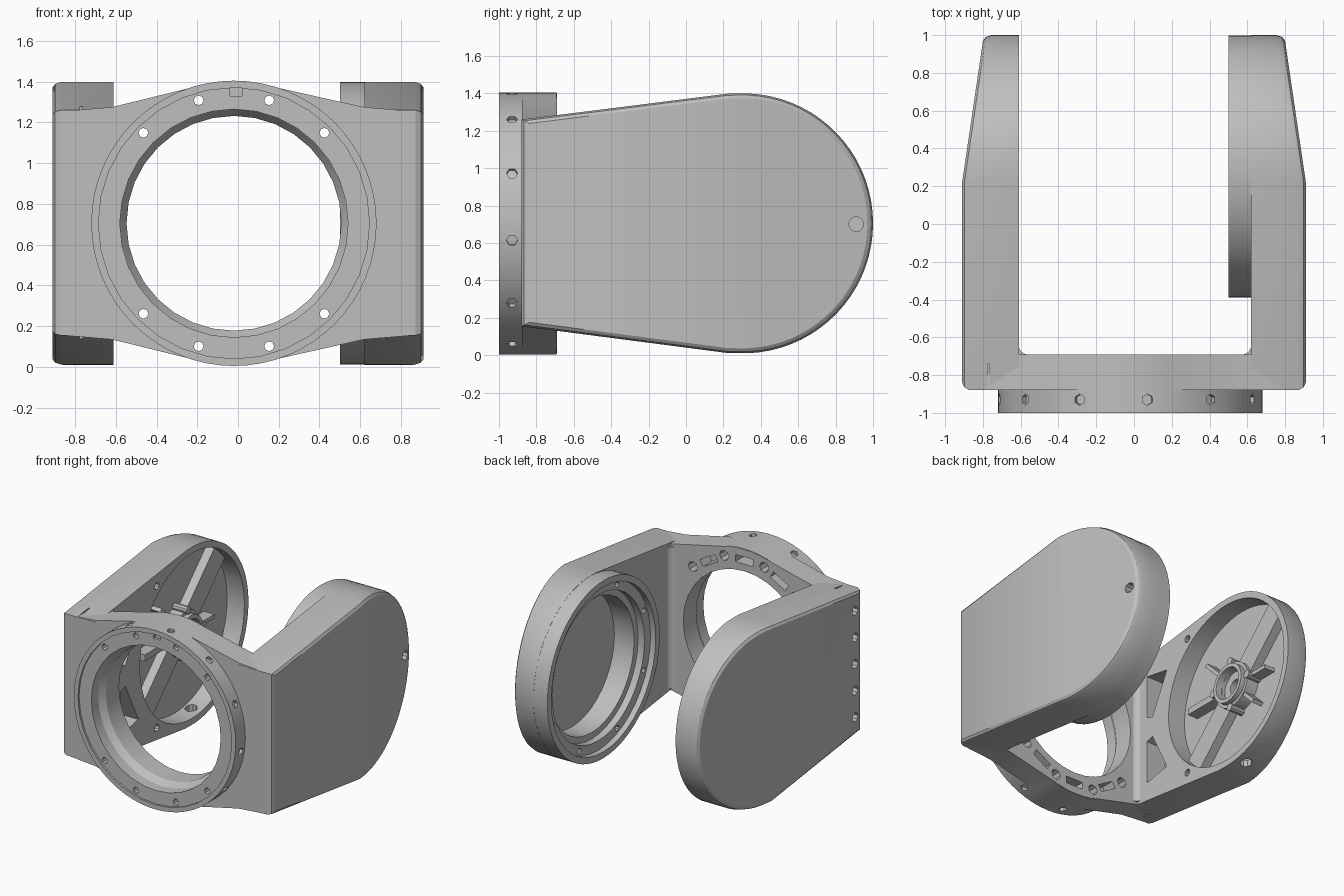
import bpy, bmesh, math
from math import sin, cos, radians, pi
from mathutils import Vector, Matrix

cube = bpy.data.objects.get("Cube")
if cube:
    bpy.data.objects.remove(cube)

grey = bpy.data.materials.new("plain grey")
grey.use_nodes = True
grey.diffuse_color = (0.52, 0.52, 0.52, 1)
grey.node_tree.nodes["Principled BSDF"].inputs["Base Color"].default_value = (0.52, 0.52, 0.52, 1)

PIVOT = Vector((0, 0.305, 0.705))     # axis of both arm ends
RING = Vector((-0.02, 0, 0.705))      # axis of the front ring
X, Y = Vector((1, 0, 0)), Vector((0, 1, 0))


def finish(name, bm):
    bmesh.ops.recalc_face_normals(bm, faces=bm.faces)
    mesh = bpy.data.meshes.new(name)
    bm.to_mesh(mesh)
    bm.free()
    mesh.materials.append(grey)
    ob = bpy.data.objects.new(name, mesh)
    bpy.context.scene.collection.objects.link(ob)
    return ob


def loft(name, loops, caps=True):
    bm = bmesh.new()
    rows = [[bm.verts.new(p) for p in loop] for loop in loops]
    n = len(rows[0])
    for a, b in zip(rows, rows[1:]):
        for i in range(n):
            j = (i + 1) % n
            bm.faces.new((a[i], a[j], b[j], b[i]))
    if caps:
        bm.faces.new(rows[0])
        bm.faces.new(rows[-1])
    return finish(name, bm)


def lathe(name, origin, axis, profile, seg=48):
    """Solid of revolution from (radius, distance along axis) pairs."""
    rot = axis.to_track_quat('Z', 'Y')
    loops = [[origin + rot @ Vector((r * cos(2 * pi * i / seg), r * sin(2 * pi * i / seg), t))
              for i in range(seg)] for r, t in profile]
    return loft(name, loops)


def rod(origin, axis, r, t0, t1, seg=10, name="rod"):
    return lathe(name, Vector(origin), Vector(axis), [(r, t0), (r, t1)], seg)


def prism(name, points, axis, lo, hi):
    """Extrude 2D points along axis 0, 1 or 2."""
    def place(p, t):
        v = list(p)
        v.insert(axis, t)
        return Vector(v)
    return loft(name, [[place(p, t) for p in points] for t in (lo, hi)])


def block(name, size, matrix):
    bm = bmesh.new()
    bmesh.ops.create_cube(bm, size=1, matrix=matrix @ Matrix.Diagonal((*size, 1)))
    return finish(name, bm)


def combine(ob, other, operation='DIFFERENCE'):
    mod = ob.modifiers.new("cut", 'BOOLEAN')
    mod.operation, mod.solver, mod.object = operation, 'EXACT', other
    bpy.context.view_layer.objects.active = ob
    bpy.ops.object.modifier_apply(modifier=mod.name)
    bpy.data.objects.remove(other)


# ---- arms: tapered side outline with a rounded end and a softened outer edge
BEND = 0.22
arc = [radians(-97 + 194 * i / 40) for i in range(41)]
outline = [(BEND, 0.012)]
outline += [(PIVOT.y + 0.695 * cos(a), PIVOT.z + 0.695 * sin(a)) for a in arc[1:-1]]
outline += [(BEND, 1.398), (-0.88, 1.26), (-0.88, 0.155)]


def outer_x(y):
    return 0.91 - 0.147 * max(0, y - BEND)


def arm(name, side, inner):
    bm = bmesh.new()
    rows = []
    for scale, drop in ((1, None), (1, 0.04), (0.987, 0.012), (0.962, 0)):
        row = []
        for y, z in outline:
            y2, z2 = BEND + (y - BEND) * scale, PIVOT.z + (z - PIVOT.z) * scale
            x = inner if drop is None else outer_x(y2) - drop
            row.append(bm.verts.new((side * x, y2, z2)))
        rows.append(row)
    n = len(outline)
    for a, b in zip(rows, rows[1:]):
        for i in range(n):
            j = (i + 1) % n
            bm.faces.new((a[i], a[j], b[j], b[i]))
    bm.faces.new(rows[0])
    bm.faces.new(rows[-1][:n - 2])
    bm.faces.new([rows[-1][i] for i in (n - 3, n - 2, n - 1, 0)])
    return finish(name, bm)


right_arm = arm("right_arm", -1, 0.61)
left_arm = arm("left_arm", 1, 0.62)

# ---- left arm: stepped drum opening inwards
combine(left_arm, lathe("drum", PIVOT, X, [(0.694, 0.5), (0.694, 0.66)], 64), 'UNION')
combine(left_arm, lathe("bore", PIVOT, X, [(0.645, 0.4), (0.645, 0.545), (0.57, 0.545), (0.57, 0.6),
                                           (0.52, 0.6), (0.52, 0.77)], 40))
for i in range(8):
    a = radians(22.5 + 45 * i)
    combine(left_arm, rod(PIVOT + Vector((0, cos(a), sin(a))) * 0.608, X, 0.022, 0.5, 0.6))
combine(left_arm, rod((0, 0.91, 0.7), X, 0.04, 0.74, 1))

# ---- right arm: open cup, pockets and screw holes
combine(right_arm, lathe("cup", PIVOT, X, [(0.645, -0.76), (0.645, -0.5)], 64))
for s in (-1, 1):
    tri = [(y, PIVOT.z + s * dz) for y, dz in ((-0.58, 0.44), (-0.58, 0.1), (-0.52, 0.08), (-0.36, 0.4))]
    combine(right_arm, prism("pocket", tri, 0, -0.78, -0.5))
    combine(right_arm, rod((0, -0.13, PIVOT.z + s * 0.555), X, 0.028, -0.76, -0.5))
for i in range(5):
    combine(right_arm, rod((0, -0.79, 0.29 + 0.208 * i), X, 0.035, -1, -0.8, 8))
combine(right_arm, rod((-0.7, 0.42, 0), (0, 0, 1), 0.045, -0.1, 0.2))
combine(right_arm, block("cover_gap", (0.012, 0.3, 1.6), Matrix.Translation((-0.77, -0.89, 0.7))))

# ---- bars, ribs and hub inside the cup


def cup_bar(name, degrees, start, end, width, height):
    turn = Matrix.Translation(PIVOT) @ Matrix.Rotation(radians(degrees), 4, 'X')
    mid = Matrix.Translation((-0.77 + height / 2, (start + end) / 2, 0))
    block(name, (height, end - start, width), turn @ mid)


cup_bar("cup_cross_bar_upper", 45, 0.12, 0.65, 0.18, 0.08)
cup_bar("cup_cross_bar_lower", 225, 0.12, 0.65, 0.18, 0.08)
for k, (deg, length, wide) in enumerate(((135, 0.42, 0.03), (315, 0.32, 0.03),
                                         (0, 0.36, 0.03), (180, 0.5, 0.05))):
    cup_bar("hub_rib_%d" % (k + 1), deg, 0.12, length, wide, 0.1)
hub = lathe("hub", PIVOT, X, [(0.18, -0.78), (0.18, -0.66), (0.155, -0.66), (0.155, -0.62)], 24)
combine(hub, lathe("hub_bore", PIVOT, X, [(0.06, -0.75), (0.06, -0.7), (0.125, -0.7), (0.125, -0.5)], 24))
for i in range(4):
    a = radians(90 * i)
    rod(PIVOT + Vector((0, cos(a), sin(a))) * 0.19, X, 0.03, -0.77, -0.64, 10, "hub_post_%d" % (i + 1))

# ---- front plate swelling up to the ring
top = [(0.86, 0.55), (0.62, 0.57)]
top += [(RING.x + 0.697 * cos(radians(a)), 0.697 * sin(radians(a))) for a in range(74, 107, 4)]
top += [(-0.62, 0.57), (-0.86, 0.55)]
shape = [(x, RING.z + z) for x, z in top] + [(x, RING.z - z) for x, z in reversed(top)]
front_plate = prism("front_plate", shape, 1, -0.878, -0.69)
combine(front_plate, lathe("ring", RING, Y, [(0.70, -1), (0.70, -0.693)], 64), 'UNION')
combine(front_plate, lathe("ring_bore", RING, Y, [(0.665, -1.1), (0.665, -0.985), (0.56, -0.985),
                                                  (0.56, -0.9), (0.527, -0.85), (0.527, -0.6)], 32))

# screw holes, slots and rim holes of the ring
for i in range(4):
    for a in (45, 74) if i % 2 == 0 else (16 + 0, 45):
        ang = radians(a + 90 * i)
        p = RING + Vector((cos(ang), 0, sin(ang))) * 0.628
        combine(front_plate, rod(p, Y, 0.024, -1.1, -0.6, 8))
        combine(front_plate, rod(p, Y, 0.04, -0.8, -0.6, 8))
for a in (60, 90, 120, 240, 270, 300):
    place = Matrix.Translation(RING) @ Matrix.Rotation(radians(-a), 4, 'Y')
    combine(front_plate, block("slot", (0.055, 0.2, 0.15), place @ Matrix.Translation((0.61, -0.7, 0))))
for i in range(12):
    a = radians(30 * i - 7.5)
    combine(front_plate, rod(RING + Vector((0, -0.93, 0)), (cos(a), 0, sin(a)), 0.03, 0.675, 0.8, 6))
combine(front_plate, block("notch", (0.06, 0.04, 0.04), Matrix.Translation((-0.01, -0.985, 1.35))))

# ---- rounded inner corners between plate and arms
for side, wall, name in ((-1, 0.612, "right_corner_fillet"), (1, 0.622, "left_corner_fillet")):
    r = 0.055
    curve = [(side * (wall - r + r * cos(t)), -0.692 + r - r * sin(t))
             for t in (pi / 2 * i / 6 for i in range(7))]
    prism(name, [(side * (wall + 0.01), -0.7)] + curve, 2, 0.15, 1.26)

# ---- smooth curved faces, crisp edges
bpy.ops.object.select_all(action='DESELECT')
for ob in bpy.context.scene.objects:
    if ob.type == 'MESH':
        ob.select_set(True)
        bpy.context.view_layer.objects.active = ob
bpy.ops.object.shade_smooth_by_angle(angle=radians(25))
